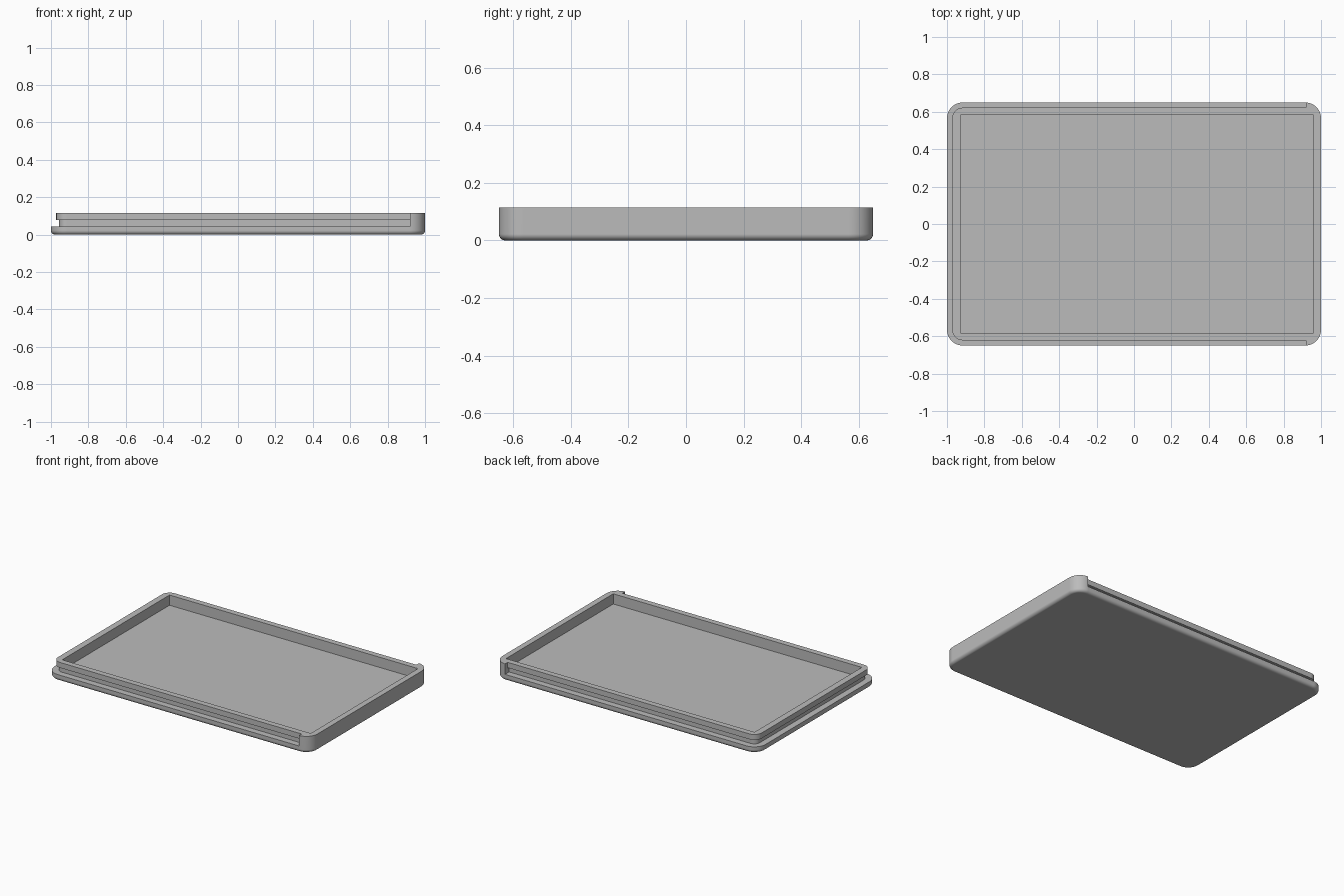
import bpy, bmesh, math

if "Cube" in bpy.data.objects:
    bpy.data.objects.remove(bpy.data.objects["Cube"], do_unlink=True)

HALF_X, HALF_Y, HEIGHT = 1.0, 0.65, 0.115
CORNER, FILLET, ARC = 0.085, 0.022, 10
GROOVE_Z, LIP_Z, BLOCK_X = 0.043, 0.078, 0.92

grey = bpy.data.materials.new("plain grey")
grey.use_nodes = True
grey.diffuse_color = (0.5, 0.5, 0.5, 1)
grey.node_tree.nodes["Principled BSDF"].inputs["Base Color"].default_value = grey.diffuse_color


def arc(cx, cy, r, start):
    """Quarter circle, counterclockwise from the start angle."""
    angles = [math.radians(start + 90 * i / ARC) for i in range(ARC + 1)]
    return [(cx + r * math.cos(a), cy + r * math.sin(a)) for a in angles]


def rounded_rect(inset):
    r = CORNER - inset
    x, y = HALF_X - CORNER, HALF_Y - CORNER
    return arc(x, y, r, 0) + arc(-x, y, r, 90) + arc(-x, -y, r, 180) + arc(x, -y, r, 270)


def loft(name, rings):
    """Closed solid through a stack of (outline, z) rings."""
    bm = bmesh.new()
    loops = [[bm.verts.new((x, y, z)) for x, y in pts] for pts, z in rings]
    for low, high in zip(loops, loops[1:]):
        n = len(low)
        for i in range(n):
            j = (i + 1) % n
            bm.faces.new((low[i], low[j], high[j], high[i]))
    bm.faces.new(loops[0][::-1])
    bm.faces.new(loops[-1])
    bmesh.ops.recalc_face_normals(bm, faces=bm.faces)
    mesh = bpy.data.meshes.new(name)
    bm.to_mesh(mesh)
    bm.free()
    mesh.materials.append(grey)
    obj = bpy.data.objects.new(name, mesh)
    bpy.context.collection.objects.link(obj)
    return obj


def cut(body, outline, z0, z1):
    """Subtract a prism from the body."""
    cutter = loft("cutter", [(outline, z0), (outline, z1)])
    cutter.hide_render = True
    mod = body.modifiers.new("cut", "BOOLEAN")
    mod.operation, mod.solver, mod.object = "DIFFERENCE", "EXACT", cutter
    bpy.context.view_layer.objects.active = body
    bpy.ops.object.modifier_apply(modifier=mod.name)
    bpy.data.objects.remove(cutter, do_unlink=True)


def channel(inset):
    """U shape around the two long sides and the right end, stopping at the end block."""
    x, y, r = HALF_X - CORNER, HALF_Y - CORNER, CORNER - inset
    inner = [(BLOCK_X, y + r)] + arc(-x, y, r, 90) + arc(-x, -y, r, 180) + [(BLOCK_X, -y - r)]
    return inner + [(BLOCK_X, -1), (-1.3, -1), (-1.3, 1), (BLOCK_X, 1)]


# Solid body with a rounded bottom edge
rings = []
for i in range(7):
    a = math.radians(90 * i / 6)
    rings.append((rounded_rect(FILLET * (1 - math.sin(a))), FILLET * (1 - math.cos(a))))
rings.append((rounded_rect(0), HEIGHT))
tray = loft("sliding_lid_tray", rings)

# Inner cavity
cut(tray, [(-0.928, -0.582), (0.96, -0.582), (0.96, 0.582), (-0.928, 0.582)], 0.045, 0.3)

# Step beside the lip, then the deeper groove under it
cut(tray, channel(0.028), 0.06, 0.3)
cut(tray, channel(0.044), GROOVE_Z, LIP_Z)

# Smooth rounded corners with flat large faces
bpy.ops.object.select_all(action="DESELECT")
tray.select_set(True)
bpy.context.view_layer.objects.active = tray
bpy.ops.object.shade_smooth_by_angle(angle=math.radians(30))
normals = tray.modifiers.new("flat_faces", "WEIGHTED_NORMAL")
normals.keep_sharp = True
